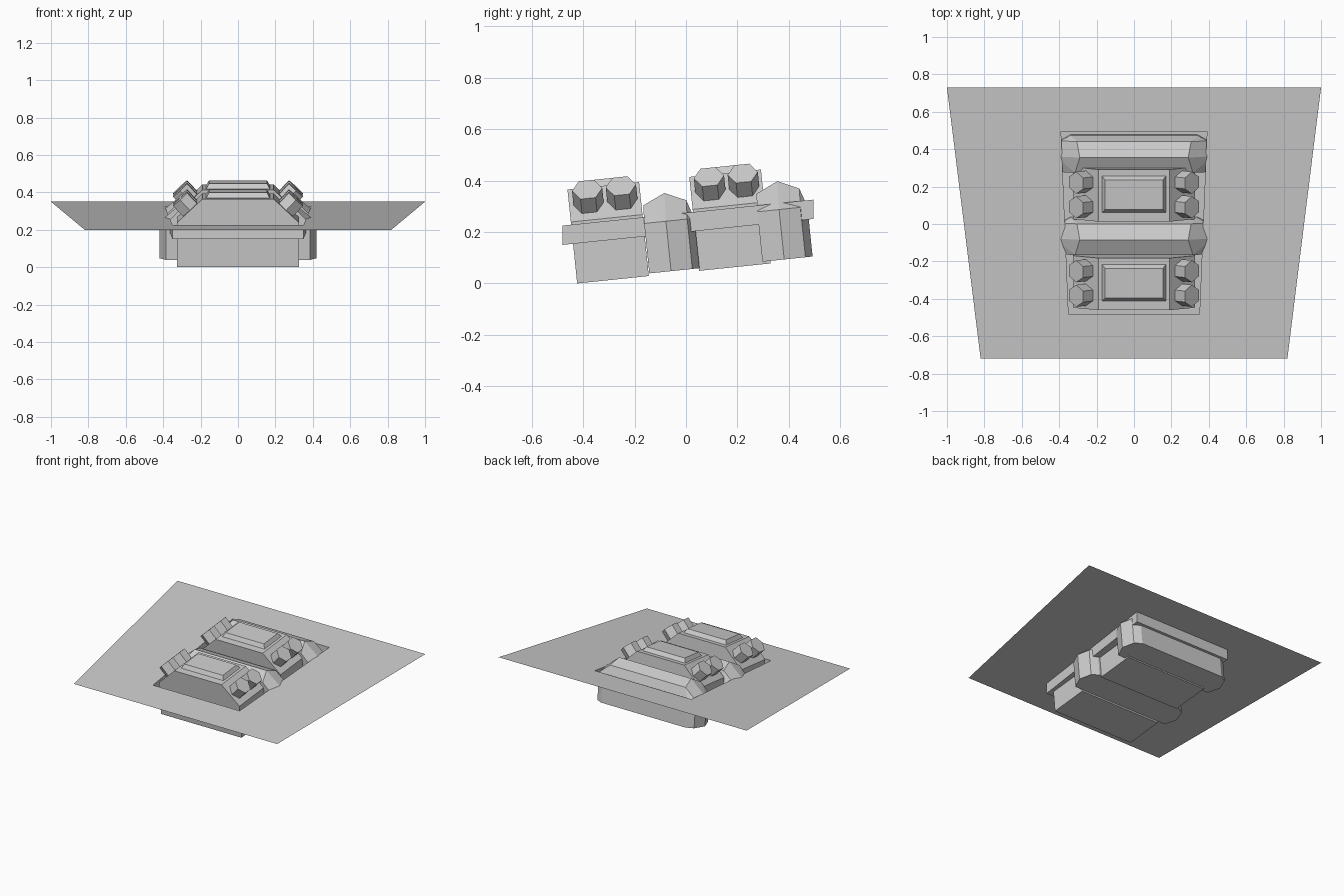
import bpy, bmesh, math
from mathutils import Matrix, Vector

if "Cube" in bpy.data.objects:
    bpy.data.objects.remove(bpy.data.objects["Cube"])

# Everything but the plate is built in a frame tilted with the plate
TILT = Matrix.Translation((0, -0.423, 0.0)) @ Matrix.Rotation(math.atan(0.1034), 4, 'X')


def make(name, bm, matrix=None):
    bmesh.ops.recalc_face_normals(bm, faces=bm.faces)
    mesh = bpy.data.meshes.new(name)
    bm.to_mesh(mesh)
    bm.free()
    obj = bpy.data.objects.new(name, mesh)
    bpy.context.collection.objects.link(obj)
    if matrix:
        obj.matrix_world = matrix
    return obj


def hull(name, half_points, offset):
    """Convex solid from points on the +x half, mirrored to -x."""
    bm = bmesh.new()
    for x, u, w in half_points:
        for s in (-1, 1):
            bm.verts.new((s * x, u + offset[0], w + offset[1]))
    bmesh.ops.convex_hull(bm, input=bm.verts)
    bmesh.ops.dissolve_limit(bm, angle_limit=0.01, verts=bm.verts, edges=bm.edges)
    return make(name, bm, TILT)


# Surrounding plate with a recessed tray
def plate_z(y):
    return 0.2 + (y + 0.72) * 0.15 / 1.45


def ring(bm, front, back, drop=0.0):
    (xf, yf), (xb, yb) = front, back
    return [bm.verts.new((x, y, plate_z(y) - drop))
            for x, y in ((-xf, yf), (xf, yf), (xb, yb), (-xb, yb))]


bm = bmesh.new()
outer = ring(bm, (0.82, -0.72), (1.0, 0.73))
inner = ring(bm, (0.35, -0.48), (0.39, 0.495))
floor = ring(bm, (0.35, -0.48), (0.39, 0.495), 0.075)
for a, b in ((outer, inner), (inner, floor)):
    for i in range(4):
        j = (i + 1) % 4
        bm.faces.new((a[i], a[j], b[j], b[i]))
bm.faces.new(floor)
make("plate_with_tray", bm)

# Narrow blocks with sloped shoulders, a raised cap and hexagonal studs
L = 0.28
block = [(x, u, w) for u in (0, L) for x, w in ((0.325, 0), (0.325, 0.24), (0.19, 0.367))]
cap = [(0.17, 0.05, 0.36), (0.17, 0.245, 0.36), (0.17, 0.05, 0.367), (0.17, 0.245, 0.367),
       (0.155, 0.068, 0.394), (0.155, 0.227, 0.394)]
for n, start in (("front", 0.0), ("rear", 0.476)):
    hull(n + "_block", block, (start, 0))
    hull(n + "_block_cap", cap, (start, 0))
    for s in (-1, 1):
        for k, u in enumerate((0.076, 0.208)):
            bm = bmesh.new()
            bmesh.ops.create_cone(bm, cap_ends=True, segments=6,
                                  radius1=0.059, radius2=0.059, depth=0.11)
            # put corners along y and point the axis outward from the shoulder
            corner = max(bm.verts, key=lambda v: v.co.y).co
            spin = math.pi / 2 - math.atan2(corner.y, corner.x)
            normal = Vector((s * 0.68, 0, 0.73)).normalized()
            centre = Vector((s * 0.257, start + u, 0.303)) + normal * 0.022
            m = (Matrix.Translation(centre)
                 @ Matrix.Rotation(math.atan2(normal.x, normal.z), 4, 'Y')
                 @ Matrix.Rotation(spin, 4, 'Z'))
            make(f"{n}_stud_{'right' if s > 0 else 'left'}_{k}", bm, TILT @ m)

# Wide cross bars with faceted ends and ridged tops
plan = ((0.385, 0.0), (0.42, 0.085), (0.39, 0.168), (0.34, 0.196))
bar = [(x, u, w) for x, u in plan for w in (0, 0.195)]
bar += [(0.315, 0.004, 0.265), (0.29, 0.09, 0.305), (0.305, 0.172, 0.268)]
for n, start in (("front", 0.283), ("rear", 0.725)):
    hull(n + "_cross_bar", bar, (start, 0.01))
